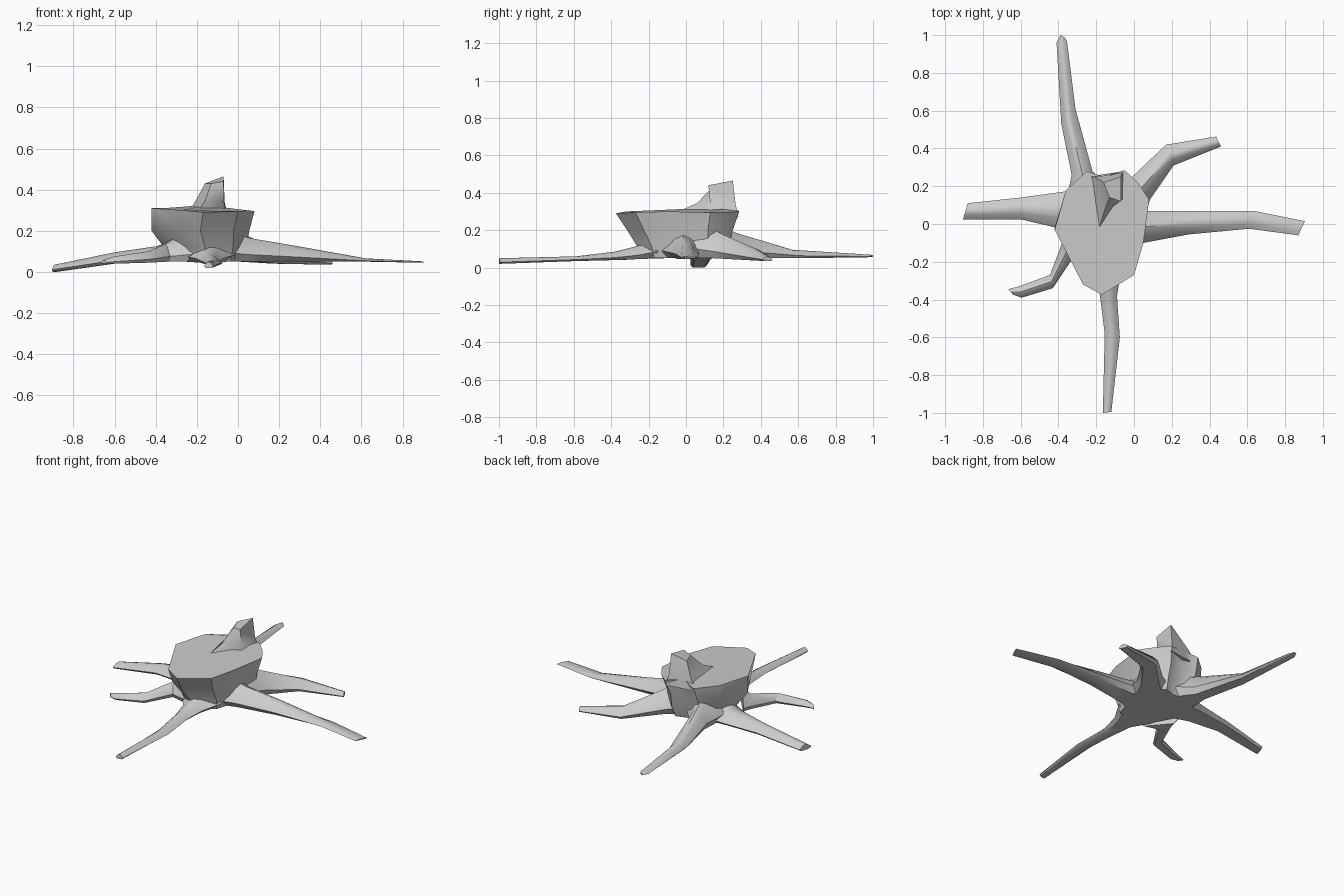
import bpy, bmesh, math
from mathutils import Vector


def loft(name, rings):
    """Skin a list of equal-sized point rings and cap both ends."""
    bm = bmesh.new()
    loops = [[bm.verts.new(p) for p in ring] for ring in rings]
    for a, b in zip(loops, loops[1:]):
        for i in range(len(a)):
            j = (i + 1) % len(a)
            bm.faces.new((a[i], a[j], b[j], b[i]))
    bm.faces.new(loops[0])
    bm.faces.new(loops[-1])
    bmesh.ops.recalc_face_normals(bm, faces=bm.faces)
    mesh = bpy.data.meshes.new(name)
    bm.to_mesh(mesh)
    bm.free()
    obj = bpy.data.objects.new(name, mesh)
    bpy.context.collection.objects.link(obj)
    for o in bpy.context.selected_objects:
        o.select_set(False)
    obj.select_set(True)
    bpy.context.view_layer.objects.active = obj
    bpy.ops.object.shade_smooth_by_angle(angle=math.radians(40))
    return obj


# Stump: the cut outline, narrowed toward the waist and foot
outline = [(-.42, -.03), (-.36, .18), (-.25, .28), (-.16, .25), (-.05, .285), (.02, .22),
           (.08, .13), (.05, -.10), (0, -.27), (-.17, -.375), (-.27, -.32)]
rim_z = [.31, .31, .30, .325, .30, .295, .295, .30, .295, .29, .30]


def stump_ring(z, left, right, front, back):
    return [(left + (x + .42) / .5 * (right - left),
             front + (y + .375) / .66 * (back - front), z) for x, y in outline]


rings = [stump_ring(.05, -.33, .02, -.24, .21),
         stump_ring(.12, -.36, .04, -.265, .235),
         stump_ring(.20, -.42, .055, -.315, .25),
         [(x, y, z) for (x, y), z in zip(outline, rim_z)]]
loft("stump", rings)

# Splinter left standing at the back of the cut
loft("splinter", [
    [(-.25, .25, .27), (-.05, .28, .27), (-.055, .13, .27), (-.19, -.04, .30)],
    [(-.21, .25, .34), (-.065, .265, .34), (-.068, .13, .34), (-.16, .06, .345)],
    [(-.16, .22, .43), (-.07, .25, .465), (-.07, .12, .44), (-.13, .14, .43)]])


# Roots: left edge, right edge, underside and top height of each section
def root(name, sections):
    rings = []
    for lx, ly, rx, ry, low, high in sections:
        a, b = Vector((lx, ly)), Vector((rx, ry))
        ring = []
        for t, h in ((0, .3), (.28, .85), (.5, 1), (.72, .85), (1, .3), (.85, 0), (.15, 0)):
            p = a.lerp(b, t)
            ring.append((p.x, p.y, low + (high - low) * h))
        rings.append(ring)
    loft(name, rings)


root("root_back", [(-.36, .12, -.10, .15, .05, .24), (-.33, .26, -.22, .28, .05, .185),
                   (-.385, .53, -.31, .61, .05, .095), (-.41, .96, -.355, .97, .055, .07),
                   (-.39, 1.0, -.37, .99, .058, .068)])
root("root_back_right", [(-.10, .19, .05, .02, .05, .23), (-.01, .25, .085, .13, .05, .18),
                         (.17, .42, .21, .31, .04, .105), (.435, .463, .46, .41, .035, .06)])
root("root_right", [(-.06, .13, -.06, -.15, .05, .20), (.06, .07, .05, -.10, .05, .165),
                    (.29, .07, .29, -.055, .05, .125), (.63, .07, .61, -.025, .05, .066),
                    (.905, .015, .87, -.06, .045, .052)])
root("root_front", [(-.01, -.15, -.30, -.15, .05, .17), (-.07, -.26, -.205, -.26, .045, .115),
                    (-.09, -.38, -.18, -.38, .04, .085), (-.075, -.60, -.155, -.58, .035, .06),
                    (-.12, -.995, -.165, -1.0, .02, .05)])
root("root_front_left", [(-.22, -.23, -.38, -.04, .05, .17), (-.33, -.19, -.38, -.10, .05, .135),
                         (-.43, -.34, -.445, -.27, .045, .10), (-.595, -.39, -.61, -.33, .04, .075),
                         (-.64, -.375, -.665, -.345, .04, .06)])
root("root_left", [(-.27, -.08, -.25, .19, .05, .17), (-.41, -.02, -.38, .17, .05, .125),
                   (-.60, .025, -.60, .14, .04, .095), (-.905, .025, -.88, .11, 0, .035)])
